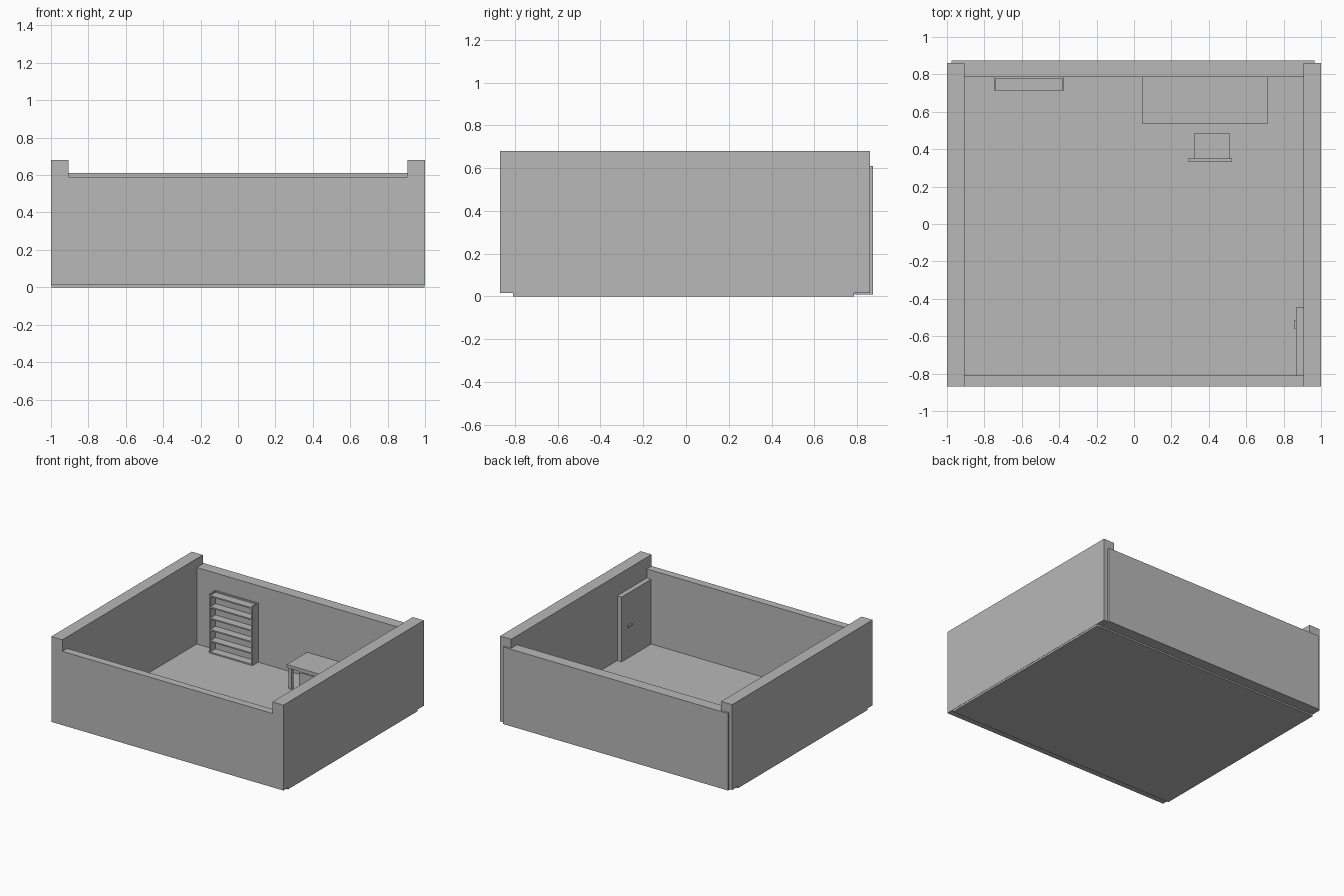
import bpy
import bmesh
from mathutils import Vector

if "Cube" in bpy.data.objects:
    bpy.data.objects.remove(bpy.data.objects["Cube"])

grey = bpy.data.materials.new("plain grey")
grey.diffuse_color = (0.48, 0.48, 0.48, 1)
grey.use_nodes = True
grey.node_tree.nodes["Principled BSDF"].inputs["Base Color"].default_value = grey.diffuse_color


def boxes(name, parts):
    """One object made of boxes, each given as (x0, x1, y0, y1, z0, z1)."""
    bm = bmesh.new()
    for x0, x1, y0, y1, z0, z1 in parts:
        verts = bmesh.ops.create_cube(bm, size=1)["verts"]
        size = Vector((x1 - x0, y1 - y0, z1 - z0))
        bmesh.ops.scale(bm, vec=size, verts=verts)
        mid = Vector((x0 + x1, y0 + y1, z0 + z1)) / 2
        bmesh.ops.translate(bm, vec=mid, verts=verts)
    mesh = bpy.data.meshes.new(name)
    bm.to_mesh(mesh)
    bm.free()
    mesh.materials.append(grey)
    obj = bpy.data.objects.new(name, mesh)
    bpy.context.collection.objects.link(obj)
    return obj


def legs(x0, x1, y0, y1, z0, z1, w):
    """Four square legs at the corners of a rectangle."""
    return [(x, x + w, y, y + w, z0, z1)
            for x in (x0, x1 - w) for y in (y0, y1 - w)]


FLOOR = 0.015

# Room shell
boxes("floor", [(-0.998, 0.998, -0.81, 0.785, 0, FLOOR)])
boxes("left_wall", [(-1, -0.905, -0.87, 0.86, FLOOR, 0.68)])
boxes("right_wall", [(0.905, 1, -0.87, 0.86, FLOOR, 0.68)])
boxes("front_wall", [(-0.905, 0.905, -0.87, -0.81, FLOOR, 0.59)])
boxes("back_wall", [(-0.975, 0.965, 0.787, 0.875, 0.01, 0.61)])

# Bookcase: two sides, back panel and evenly spaced boards
bx0, bx1, by0, by1, top, t = -0.748, -0.375, 0.713, 0.787, 0.475, 0.01
case = [(bx0, bx0 + t, by0, by1, FLOOR, top),
        (bx1 - t, bx1, by0, by1, FLOOR, top),
        (bx0 + t, bx1 - t, by1 - t, by1, FLOOR, top)]
for i in range(6):
    z = FLOOR + i * (top - FLOOR - 2 * t) / 5
    case.append((bx0 + t, bx1 - t, by0, by1 - t, z, z + t))
boxes("bookcase", case)

# Desk
boxes("desk_top", [(0.045, 0.715, 0.535, 0.785, 0.18, 0.205)])
boxes("desk_legs", legs(0.055, 0.705, 0.545, 0.775, FLOOR, 0.18, 0.025))

# Chair, its back towards the room
boxes("chair_seat", [(0.32, 0.51, 0.35, 0.485, 0.115, 0.13)])
boxes("chair_legs", legs(0.32, 0.51, 0.35, 0.485, FLOOR, 0.115, 0.018))
boxes("chair_back", [(0.29, 0.525, 0.335, 0.35, 0.115, 0.285)])

# Door with its handle
boxes("door", [(0.867, 0.905, -0.81, -0.447, FLOOR, 0.52)])
boxes("door_handle", [(0.855, 0.867, -0.56, -0.515, 0.258, 0.272)])
